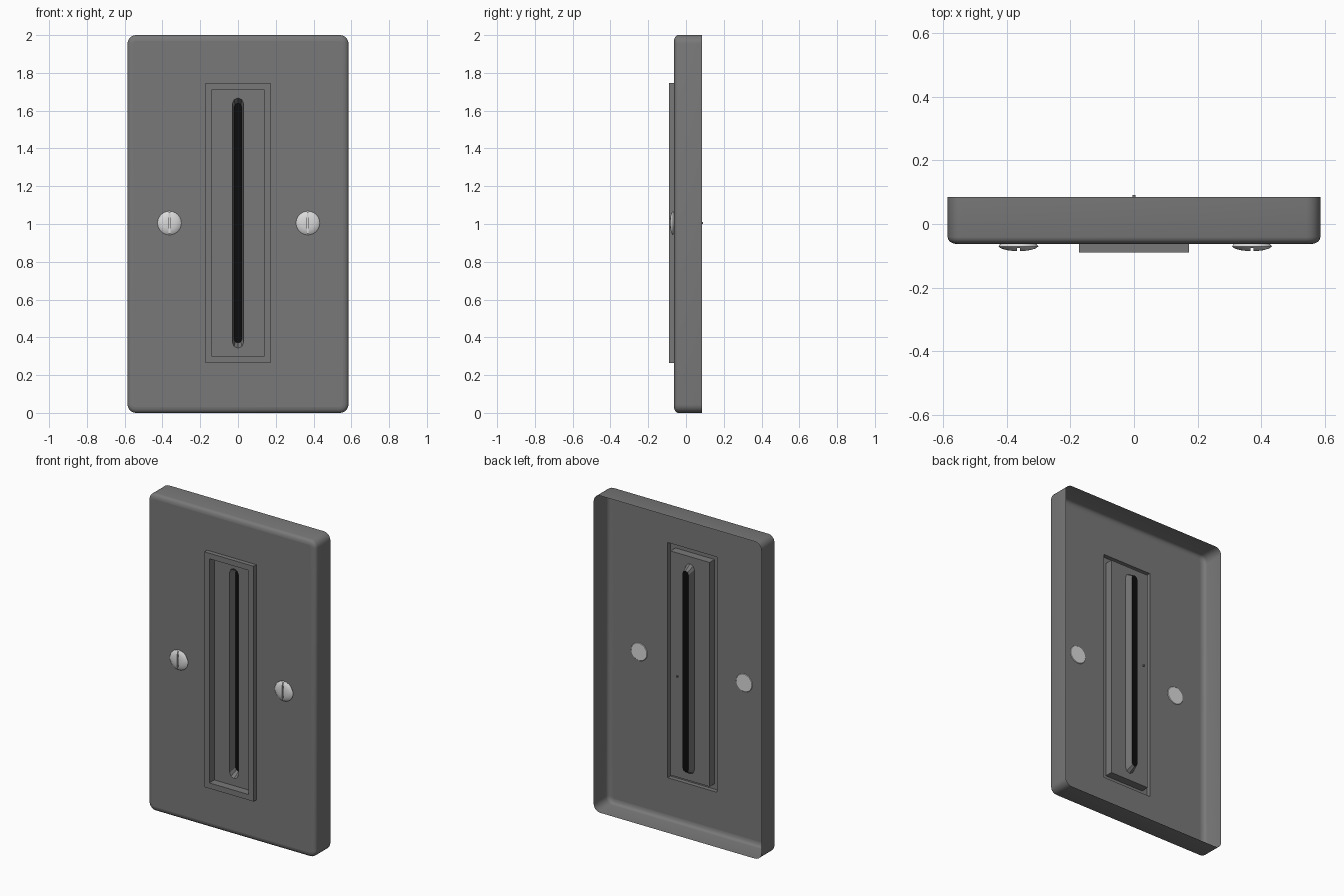
import bpy, bmesh, math
from mathutils import Vector

if "Cube" in bpy.data.objects:
    bpy.data.objects.remove(bpy.data.objects["Cube"], do_unlink=True)

CZ = 1.005          # height of the slot and screws
FRONT = -0.063      # front surface of the plate
BACK = 0.085        # open rear rim
RIM = -0.09         # front of the raised frame
PANEL = -0.04       # recessed panel
SLOT_END = 0.005    # bottom of the slot


def material(name, grey, rough=0.6):
    m = bpy.data.materials.new(name)
    m.use_nodes = True
    col = (grey, grey, grey, 1)
    m.diffuse_color = col
    bsdf = m.node_tree.nodes["Principled BSDF"]
    bsdf.inputs["Base Color"].default_value = col
    bsdf.inputs["Roughness"].default_value = rough
    return m


GREY = material("plate grey", 0.19)
LIGHT = material("screw light grey", 0.7)
BLACK = material("slot black", 0.004)


def outline(bm, half_w, half_h, y, r=0.0, steps=0, cz=CZ):
    """Closed ring of vertices: a rectangle, optionally with rounded corners."""
    pts = []
    for i, (sx, sz) in enumerate([(1, 1), (-1, 1), (-1, -1), (1, -1)]):
        for k in range(steps + 1):
            a = math.pi / 2 * (i + (k / steps if steps else 0))
            p = Vector((sx * (half_w - r) + r * math.cos(a), y,
                        cz + sz * (half_h - r) + r * math.sin(a)))
            if not pts or (p - pts[-1]).length > 1e-5:
                pts.append(p)
    if (pts[0] - pts[-1]).length < 1e-5:
        pts.pop()
    vs = [bm.verts.new(p) for p in pts]
    for a, b in zip(vs, vs[1:] + vs[:1]):
        bm.edges.new((a, b))
    return vs


def loft(bm, rings):
    for lo, hi in zip(rings, rings[1:]):
        n = len(lo)
        for i in range(n):
            j = (i + 1) % n
            bm.faces.new((lo[i], lo[j], hi[j], hi[i])).smooth = True


def fill_between(bm, outer, inner):
    edges = [bm.edges.get((a, b)) for ring in (outer, inner)
             for a, b in zip(ring, ring[1:] + ring[:1])]
    bmesh.ops.triangle_fill(bm, use_beauty=True, edges=edges, normal=(0, -1, 0))


def finish(bm, name, *mats):
    """Face the sheet forwards, mark sharp edges and make the object."""
    bmesh.ops.recalc_face_normals(bm, faces=bm.faces)
    if sum(f.normal.y * f.calc_area() for f in bm.faces) > 0:
        bmesh.ops.reverse_faces(bm, faces=bm.faces)
    for e in bm.edges:
        if len(e.link_faces) == 2:
            e.smooth = e.calc_face_angle(0) < math.radians(35)
    me = bpy.data.meshes.new(name)
    bm.to_mesh(me)
    bm.free()
    for m in mats:
        me.materials.append(m)
    ob = bpy.data.objects.new(name, me)
    bpy.context.collection.objects.link(ob)
    return ob


# Wall plate: open-backed shell with a rounded front edge and an opening
bm = bmesh.new()
rings = [outline(bm, 0.585, 1, BACK, 0.045, 5, 1)]
for k in range(5):
    a = math.pi / 2 * k / 4
    inset, rise = 0.03 * (1 - math.cos(a)), 0.022 * (1 - math.sin(a))
    rings.append(outline(bm, 0.585 - inset, 1 - inset, FRONT + rise,
                         0.045 - inset, 5, 1))
loft(bm, rings)
fill_between(bm, rings[-1], outline(bm, 0.172, 0.742, FRONT))
finish(bm, "wall_plate", GREY)

# Raised frame folding back into the recess
bm = bmesh.new()
loft(bm, [outline(bm, w, h, y) for w, h, y in (
    (0.172, 0.742, FRONT), (0.172, 0.742, RIM),
    (0.137, 0.707, RIM), (0.137, 0.707, PANEL))])
finish(bm, "raised_frame", GREY)

# Recessed panel with a tapered slot and a black slot floor
bm = bmesh.new()
border = outline(bm, 0.137, 0.707, PANEL)
mouth = outline(bm, 0.03, 0.662, PANEL, 0.03, 2)
floor = outline(bm, 0.021, 0.635, SLOT_END, 0.021, 2)
fill_between(bm, border, mouth)
loft(bm, [mouth, floor])
for f in bm.faces:
    f.smooth = False
bm.faces.new(floor).material_index = 1
finish(bm, "slotted_panel", GREY, BLACK)


# Domed screw heads with a vertical driver groove
def screw(name, x):
    bm = bmesh.new()
    profile = [(0.054, FRONT + 0.003), (0.063, -0.07), (0.054, -0.077),
               (0.037, -0.082), (0.018, -0.0845)]
    rings = [[bm.verts.new((x + r * math.cos(t), y, CZ + r * math.sin(t)))
              for t in (math.tau * i / 24 for i in range(24))]
             for r, y in profile]
    loft(bm, rings)
    bm.faces.new(rings[0])
    bm.faces.new(rings[-1]).smooth = True
    ob = finish(bm, name, LIGHT)

    bm = bmesh.new()
    bmesh.ops.create_cube(bm, size=1)
    bmesh.ops.scale(bm, verts=bm.verts, vec=(0.009, 0.03, 0.2))
    bmesh.ops.translate(bm, verts=bm.verts, vec=(x, -0.09, CZ))
    cutter = finish(bm, name + "_groove_cutter", LIGHT)
    cutter.hide_render = True
    cutter.hide_set(True)
    cutter.display_type = 'WIRE'
    mod = ob.modifiers.new("groove", 'BOOLEAN')
    mod.operation = 'DIFFERENCE'
    mod.solver = 'EXACT'
    mod.object = cutter
    # Bake the cut so the helper can go
    bpy.context.view_layer.objects.active = ob
    bpy.ops.object.modifier_apply(modifier=mod.name)
    bpy.data.objects.remove(cutter, do_unlink=True)


screw("right_screw", -0.363)
screw("left_screw", 0.37)

# Tiny stud behind the slot
bm = bmesh.new()
bmesh.ops.create_cube(bm, size=0.01)
bmesh.ops.translate(bm, verts=bm.verts, vec=(0, 0.086, CZ))
finish(bm, "rear_stud", GREY)
